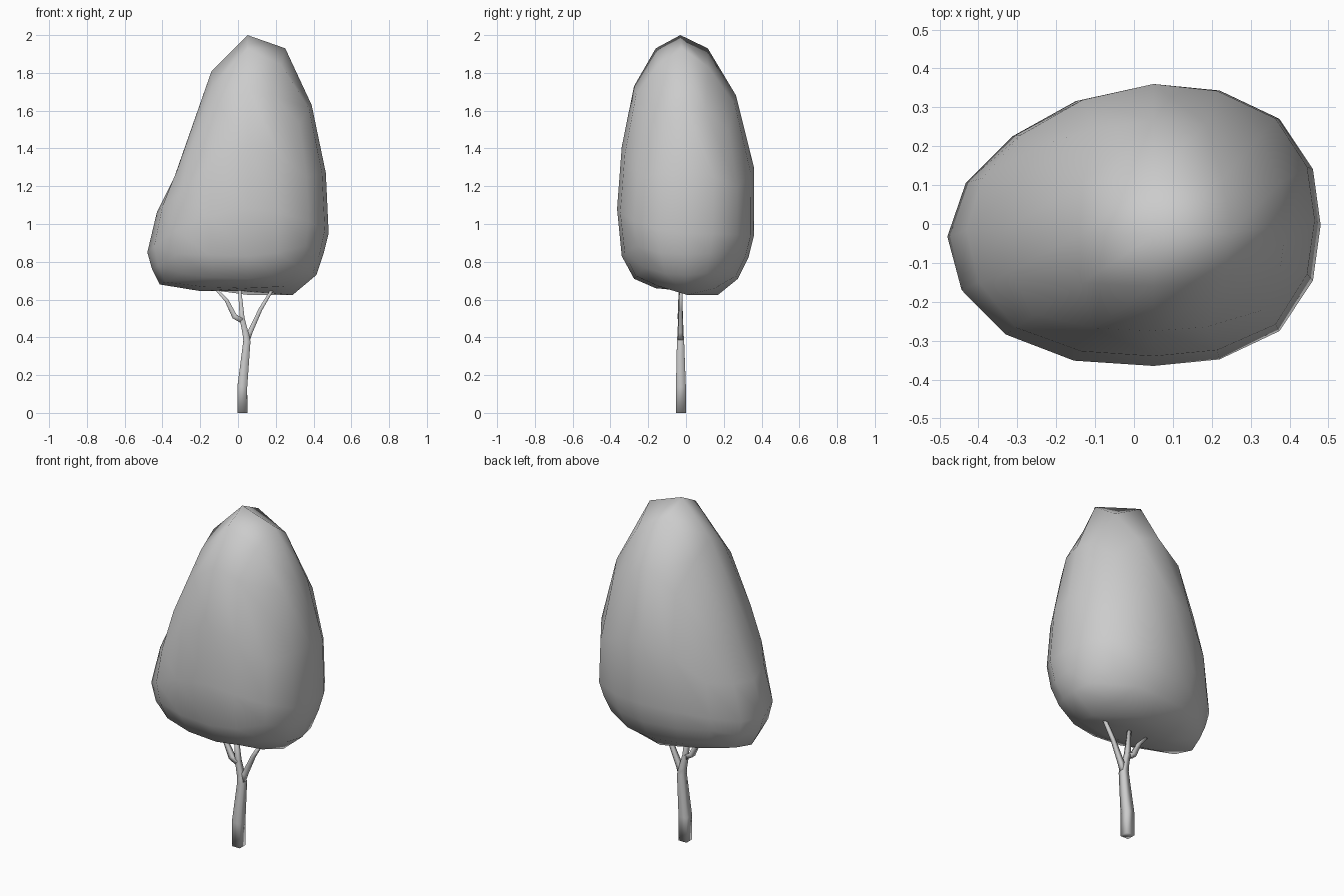
import bpy, bmesh, math
from mathutils import Vector

if "Cube" in bpy.data.objects:
    bpy.data.objects.remove(bpy.data.objects["Cube"])


def finish(name, bm, angle):
    bmesh.ops.recalc_face_normals(bm, faces=bm.faces)
    me = bpy.data.meshes.new(name)
    bm.to_mesh(me)
    bm.free()
    ob = bpy.data.objects.new(name, me)
    bpy.context.collection.objects.link(ob)
    bpy.ops.object.select_all(action='DESELECT')
    bpy.context.view_layer.objects.active = ob
    ob.select_set(True)
    bpy.ops.object.shade_smooth_by_angle(angle=math.radians(angle))


# Crown: a rounded 4x4x4 cube mapped onto a lopsided egg.
# Levels from top to bottom: left x,z, right x,z, front y,z, back y,z
CX = 0.05
PROFILE = [
    (.05, 2.0, .05, 2.0, -.03, 2.0, -.03, 2.0),
    (-.14, 1.81, .25, 1.93, -.16, 1.93, .115, 1.93),
    (-.34, 1.24, .39, 1.63, -.275, 1.73, .265, 1.68),
    (-.43, 1.06, .465, 1.27, -.34, 1.41, .36, 1.30),
    (-.48, .85, .48, .95, -.365, 1.08, .36, .94),
    (-.455, .76, .452, .84, -.34, .83, .33, .82),
    (-.415, .68, .415, .73, -.275, .71, .275, .71),
    (-.20, .645, .29, .625, -.16, .66, .17, .625),
    (.05, .645, .05, .645, 0, .645, 0, .645),
]


def egg(d):
    k = math.acos(max(-1, min(1, d.z))) / (math.pi / 8)
    i = min(int(k), 7)
    lx, lz, rx, rz, fy, fz, by, bz = [a + (b - a) * (k - i)
                                      for a, b in zip(PROFILE[i], PROFILE[i + 1])]
    phi = math.atan2(d.y, d.x)
    c, s = math.cos(phi), math.sin(phi)
    flat = 1 - d.z ** 2
    bulge = 0.065 if c > 0 else (-0.03 if s > 0 else 0.015)
    f = 1 + bulge * math.sin(2 * phi) ** 2 * flat
    x = CX + ((rx - CX) if c > 0 else (CX - lx)) * c * f
    yc, half = (fy + by) / 2, (by - fy) / 2
    y = yc + half * s * f + 0.03 * min(c, 0) * flat
    z = (rz if c > 0 else lz) * c * c + (bz if s > 0 else fz) * s * s
    return Vector((x, y, z))


bm = bmesh.new()
bmesh.ops.create_cube(bm, size=2)
bmesh.ops.subdivide_edges(bm, edges=bm.edges[:], cuts=3, use_grid_fill=True)
for v in bm.verts:
    d = Vector([math.tan(math.pi / 4 * t) for t in v.co]).normalized()
    v.co = egg(d)
finish("crown", bm, 100)


# Trunk and branches: tapered square tubes along (x, y, z, half width) points
def tube(name, pts, sides=4):
    bm = bmesh.new()
    P = [Vector(p[:3]) for p in pts]
    rings = []
    for k, p in enumerate(P):
        d = (P[min(k + 1, len(P) - 1)] - P[max(k - 1, 0)]).normalized()
        if k == 0 and p.z == 0:
            d = Vector((0, 0, 1))
        u = Vector((0, 1, 0)).cross(d).normalized()
        v = d.cross(u)
        r = pts[k][3] * math.sqrt(2)
        angles = [math.tau * (i + 0.5) / sides for i in range(sides)]
        rings.append([bm.verts.new(p + r * (u * math.cos(a) + v * math.sin(a)))
                      for a in angles])
    for a, b in zip(rings, rings[1:]):
        for i in range(sides):
            j = (i + 1) % sides
            bm.faces.new((a[i], a[j], b[j], b[i]))
    bm.faces.new(rings[0])
    bm.faces.new(rings[-1])
    finish(name, bm, 95)


tube("trunk", [(.023, -.027, 0, .026), (.023, -.027, .14, .026), (.047, -.029, .38, .019),
               (.040, -.029, .42, .016), (.022, -.029, .50, .013), (.008, -.029, .66, .008)])
tube("right_branch", [(.047, -.029, .38, .014), (.065, -.029, .43, .013),
                      (.12, -.028, .55, .010), (.18, -.027, .65, .008)])
tube("left_branch", [(.025, -.029, .485, .013), (-.018, -.03, .51, .014),
                     (-.06, -.031, .595, .010), (-.115, -.032, .655, .007)])
